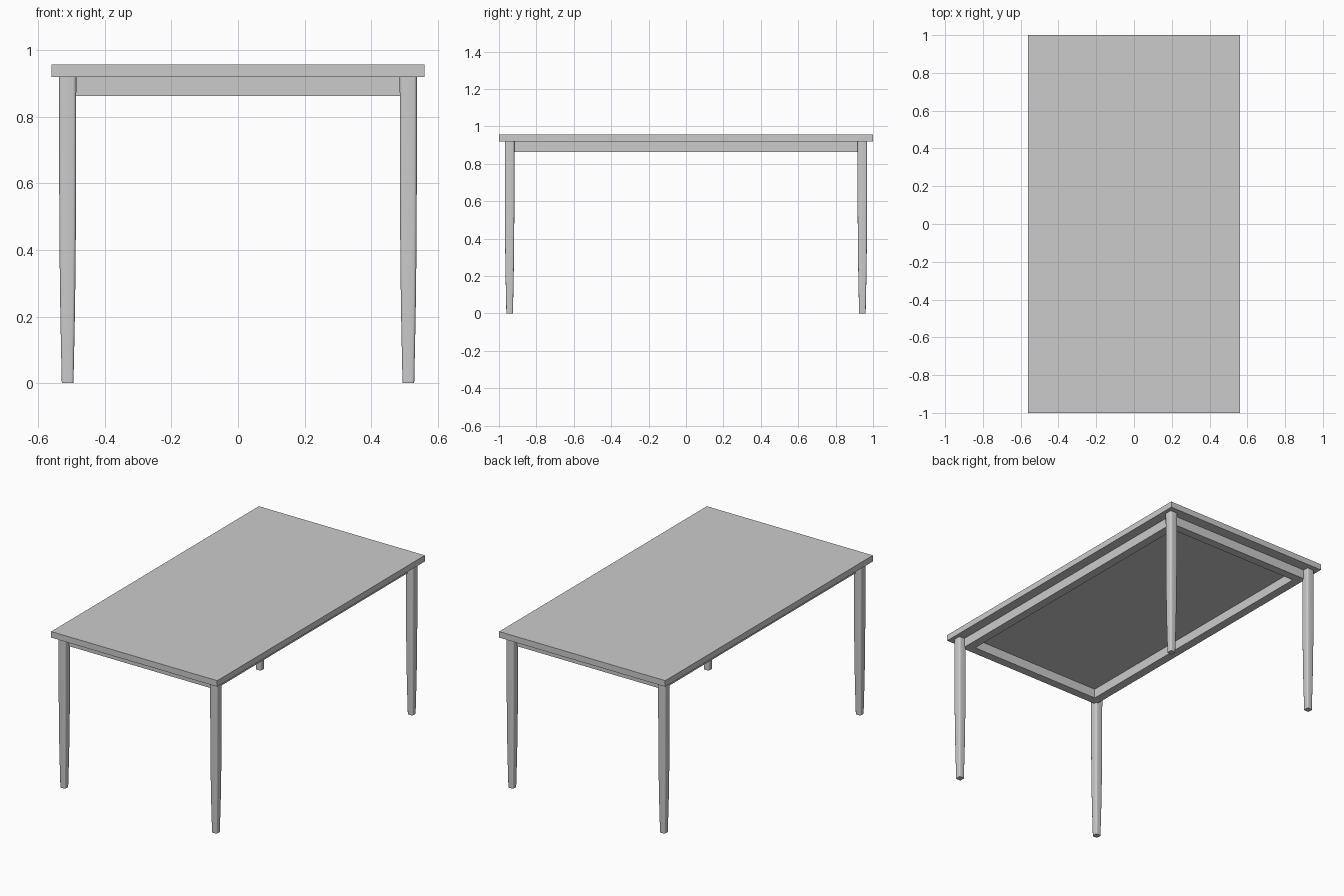
import bpy, bmesh, math

if "Cube" in bpy.data.objects:
    bpy.data.objects.remove(bpy.data.objects["Cube"])

TOP_Z, UNDER_Z, APRON_Z = 0.957, 0.92, 0.863


def make_object(name, bm):
    bmesh.ops.recalc_face_normals(bm, faces=bm.faces)
    mesh = bpy.data.meshes.new(name)
    bm.to_mesh(mesh)
    bm.free()
    obj = bpy.data.objects.new(name, mesh)
    bpy.context.collection.objects.link(obj)
    return obj


def box(name, x0, x1, y0, y1, z0, z1):
    bm = bmesh.new()
    bmesh.ops.create_cube(bm, size=1)
    for v in bm.verts:
        v.co.x = x1 if v.co.x > 0 else x0
        v.co.y = y1 if v.co.y > 0 else y0
        v.co.z = z1 if v.co.z > 0 else z0
    return make_object(name, bm)


def rounded_square(half, k=0.4, seg=4):
    """Outline of a square with corners rounded by k * half."""
    r, pts = half * k, []
    for c in range(4):
        mid = math.radians(45 + 90 * c)
        cx = math.copysign(half - r, math.cos(mid))
        cy = math.copysign(half - r, math.sin(mid))
        for i in range(seg + 1):
            a = math.radians(90 * c + 90 * i / seg)
            pts.append((cx + r * math.cos(a), cy + r * math.sin(a)))
    return pts


# Tapered leg: (height, half width)
LEG_PROFILE = [(0, 0.0175), (0.1, 0.0197), (0.2, 0.0217), (0.3, 0.0232),
               (0.45, 0.0246), (0.65, 0.0255), (UNDER_Z, 0.026)]


def leg(name, x, y):
    bm = bmesh.new()
    rings = [[bm.verts.new((x + px, y + py, z)) for px, py in rounded_square(h)]
             for z, h in LEG_PROFILE]
    n = len(rings[0])
    for lo, hi in zip(rings, rings[1:]):
        for i in range(n):
            j = (i + 1) % n
            bm.faces.new((lo[i], lo[j], hi[j], hi[i]))
    bm.faces.new(rings[0])
    bm.faces.new(rings[-1])
    obj = make_object(name, bm)
    bpy.ops.object.select_all(action='DESELECT')
    obj.select_set(True)
    bpy.context.view_layer.objects.active = obj
    bpy.ops.object.shade_smooth_by_angle(angle=math.radians(35))


# Table top
box("table_top", -0.56, 0.56, -1, 1, UNDER_Z, TOP_Z)

# Apron: one continuous frame under the top
outer = (0.50, 0.935)
inner = (0.447, 0.883)
bm = bmesh.new()
corners = [(-1, -1), (1, -1), (1, 1), (-1, 1)]
loops = [[bm.verts.new((sx * w, sy * d, z)) for sx, sy in corners]
         for (w, d), z in ((outer, UNDER_Z), (outer, APRON_Z),
                           (inner, APRON_Z), (inner, UNDER_Z))]
for k in range(4):
    a, b = loops[k], loops[(k + 1) % 4]
    for i in range(4):
        j = (i + 1) % 4
        bm.faces.new((a[i], a[j], b[j], b[i]))
make_object("apron", bm)

# Four legs
for sx, side in ((-1, "left"), (1, "right")):
    for sy, end in ((-1, "front"), (1, "back")):
        leg(f"{end}_{side}_leg", sx * 0.5115, sy * 0.943)
